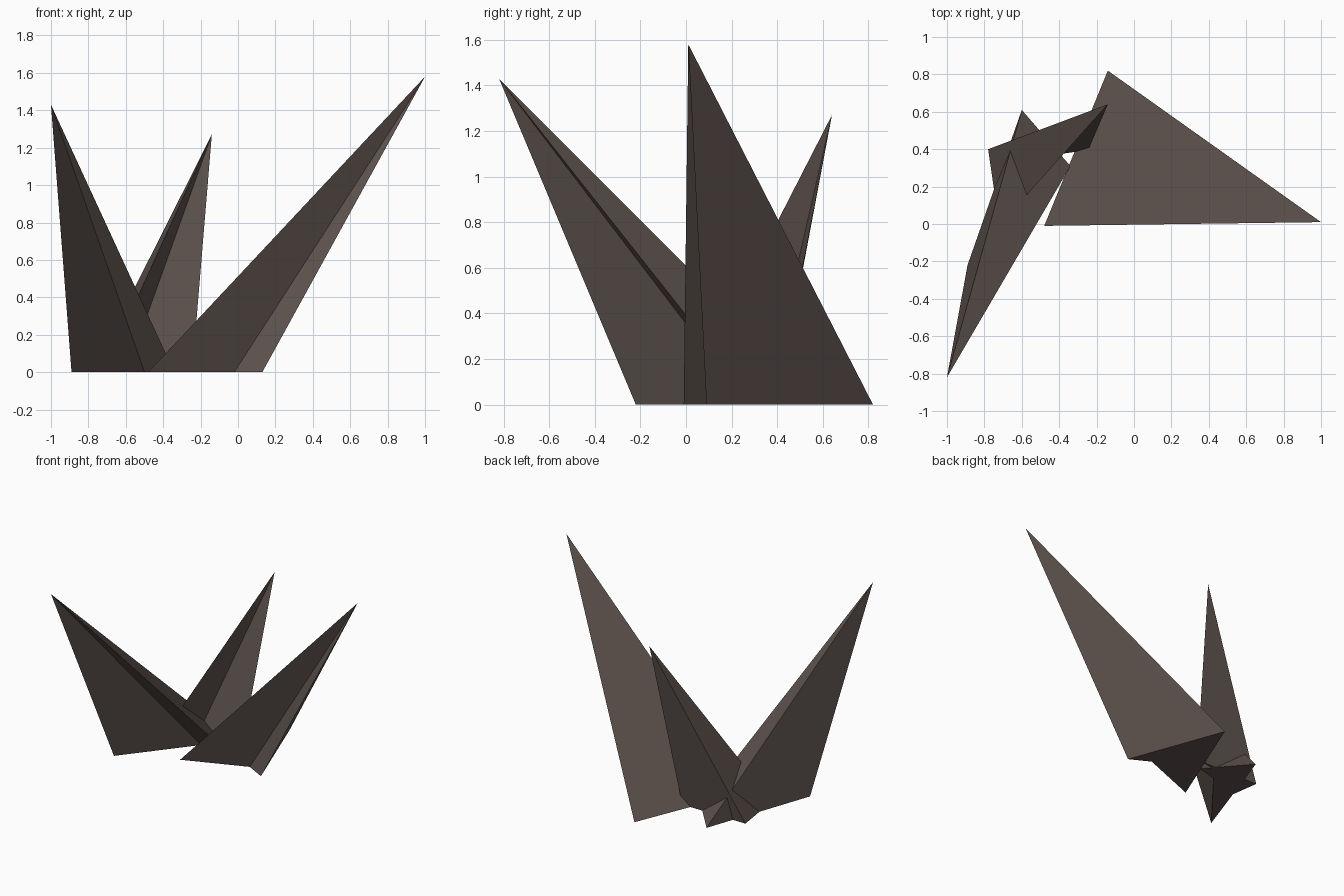
import bpy, bmesh

if "Cube" in bpy.data.objects:
    bpy.data.objects.remove(bpy.data.objects["Cube"])

mat = bpy.data.materials.new("dark_brown")
mat.diffuse_color = (0.115, 0.088, 0.078, 1)
mat.use_nodes = True
mat.node_tree.nodes["Principled BSDF"].inputs["Base Color"].default_value = mat.diffuse_color


def spike(name, base, tip):
    """Leaning pyramid: a four-sided notched base on the ground joined to one tip."""
    bm = bmesh.new()
    ring = [bm.verts.new((x, y, 0)) for x, y in base]
    apex = bm.verts.new(tip)
    bm.faces.new(ring[::-1])
    for i, v in enumerate(ring):
        bm.faces.new((v, ring[(i + 1) % len(ring)], apex))
    bmesh.ops.triangulate(bm, faces=[f for f in bm.faces if len(f.verts) > 3])
    bmesh.ops.recalc_face_normals(bm, faces=bm.faces)
    mesh = bpy.data.meshes.new(name)
    bm.to_mesh(mesh)
    bm.free()
    mesh.materials.append(mat)
    bpy.context.collection.objects.link(bpy.data.objects.new(name, mesh))


# Large spike leaning right
spike("right_spike", [(-.48, -.01), (-.02, .17), (.13, .09), (-.14, .82)], (1, .01, 1.58))
# Spike leaning forward and left
spike("left_spike", [(-.89, -.22), (-.5, .27), (-.34, .31), (-.6, .61)], (-1, -.82, 1.43))
# Smaller spike leaning back
spike("back_spike", [(-.78, .40), (-.72, -.01), (-.595, .347), (-.245, .395)], (-.14, .64, 1.27))
